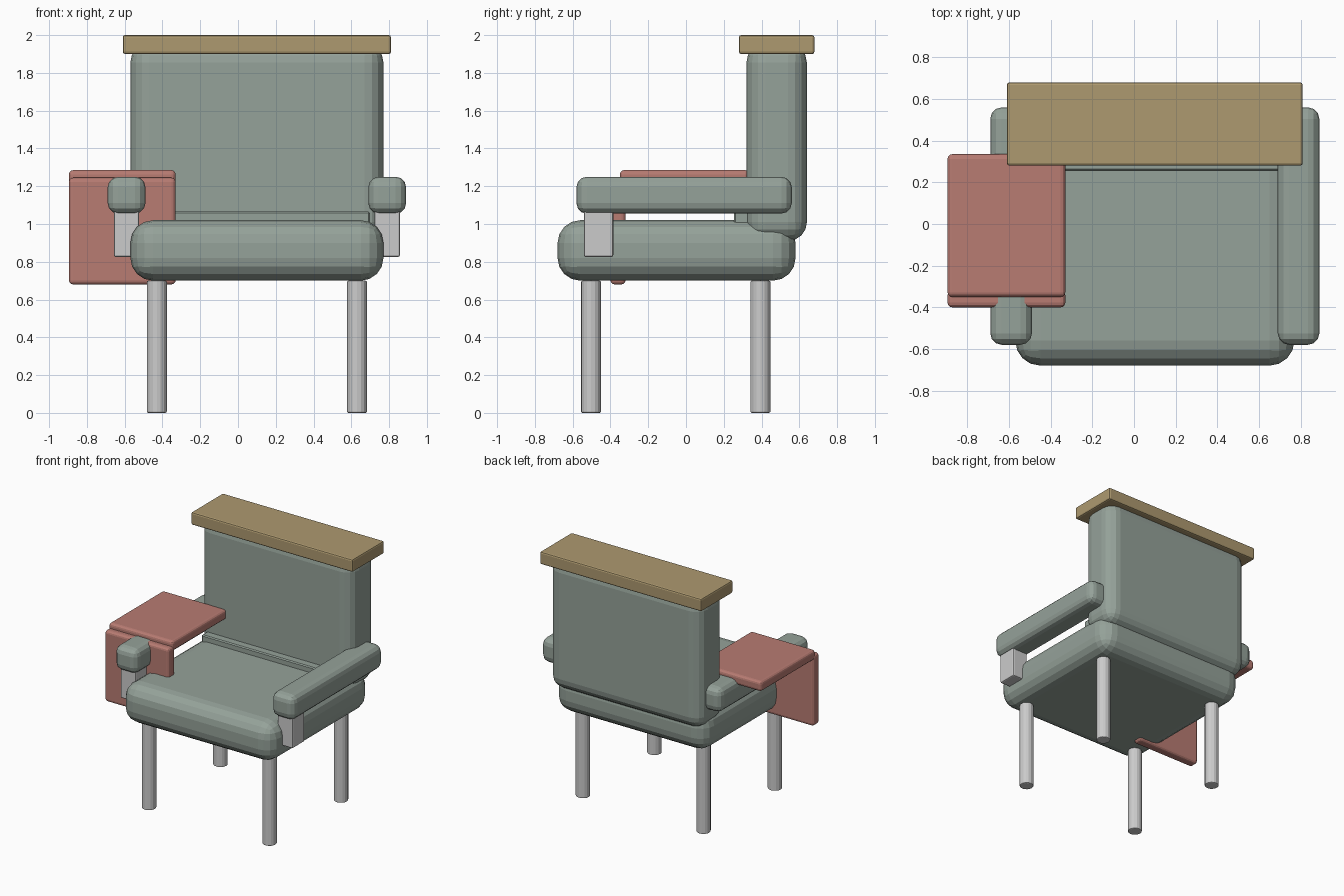
import bpy

if "Cube" in bpy.data.objects:
    bpy.data.objects.remove(bpy.data.objects["Cube"])

CX = 0.10  # the chair's own centre line; the side tray shifts the bounds


def colour(name, rgb):
    m = bpy.data.materials.new(name)
    m.diffuse_color = (*rgb, 1)
    m.use_nodes = True
    m.node_tree.nodes["Principled BSDF"].inputs["Base Color"].default_value = m.diffuse_color
    return m


FABRIC = colour("fabric", (0.30, 0.36, 0.32))
WOOD = colour("wood", (0.42, 0.32, 0.16))
RED = colour("tray_red", (0.48, 0.20, 0.17))


def finish(ob, name, bevel, segments, mat):
    ob.name = name
    mod = ob.modifiers.new("bevel", 'BEVEL')
    mod.width = bevel
    mod.segments = segments
    mod.limit_method = 'ANGLE'
    mod.angle_limit = 0.7
    if mat:
        ob.data.materials.append(mat)
    return ob


def box(name, x, y, z, bevel, segments=2, mat=None):
    """Bevelled box from (min, max) ranges."""
    mid = [(a + b) / 2 for a, b in (x, y, z)]
    bpy.ops.mesh.primitive_cube_add(size=1, location=mid)
    ob = bpy.context.object
    ob.scale = [b - a for a, b in (x, y, z)]
    bpy.ops.object.transform_apply(location=False, rotation=False, scale=True)
    return finish(ob, name, bevel, segments, mat)


# Upholstered seat and backrest
box("seat", (-0.57, 0.77), (-0.68, 0.58), (0.70, 1.02), 0.12, 4, FABRIC)
box("backrest", (-0.57, 0.77), (0.32, 0.64), (0.91, 1.955), 0.10, 4, FABRIC)

# Strip where the seat meets the backrest
box("rear_strip", (-0.50, 0.70), (0.255, 0.335), (0.98, 1.065), 0.008, 1, FABRIC)

# Shelf on top of the backrest
box("top_shelf", (-0.61, 0.81), (0.28, 0.68), (1.90, 2.0), 0.012, 2, WOOD)

# Arms, front arm posts and legs on both sides
for side, s in (("left", -1), ("right", 1)):
    ax = CX + s * 0.69
    box(side + "_armrest", (ax - 0.10, ax + 0.10), (-0.58, 0.56), (1.055, 1.25),
        0.055, 3, FABRIC)
    box(side + "_arm_post", (ax - 0.067, ax + 0.067), (-0.54, -0.385), (0.825, 1.12),
        0.01, 2)
    for end, y in (("front", -0.503), ("rear", 0.394)):
        bpy.ops.mesh.primitive_cylinder_add(vertices=16, radius=0.053, depth=0.70,
                                            location=(CX + s * 0.53, y, 0.35))
        finish(bpy.context.object, f"{end}_{side}_leg", 0.008, 2, None)

# Side tray: table top and hanging front panel
box("tray_top", (-0.895, -0.33), (-0.35, 0.335), (1.205, 1.285), 0.022, 3, RED)
box("tray_panel", (-0.895, -0.33), (-0.40, -0.32), (0.68, 1.245), 0.022, 3, RED)
